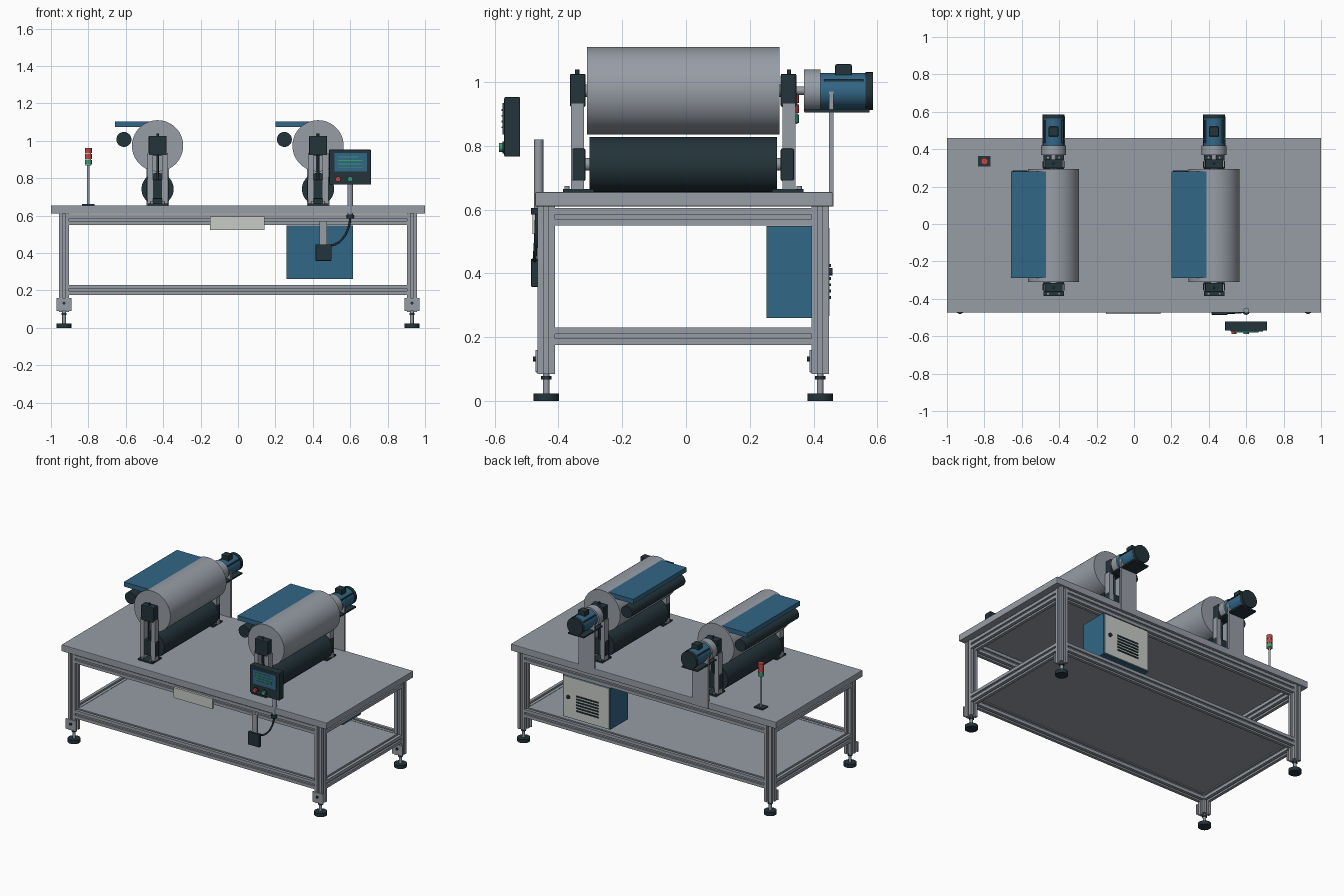
import bpy, bmesh, math
from mathutils import Matrix, Vector

if "Cube" in bpy.data.objects:
    bpy.data.objects.remove(bpy.data.objects["Cube"])


def material(name, rgb):
    m = bpy.data.materials.new(name)
    m.diffuse_color = (*rgb, 1)
    m.use_nodes = True
    m.node_tree.nodes["Principled BSDF"].inputs["Base Color"].default_value = m.diffuse_color
    return m


STEEL = material("steel_grey", (0.31, 0.34, 0.38))
DARK = material("dark_slate", (0.017, 0.034, 0.042))
BLUE = material("machine_blue", (0.032, 0.135, 0.24))
LIGHT = material("pale_grey", (0.57, 0.60, 0.57))
RED = material("signal_red", (0.56, 0.06, 0.06))
GREEN = material("signal_green", (0.045, 0.33, 0.16))


def finish(name, bm, mat):
    bmesh.ops.recalc_face_normals(bm, faces=bm.faces[:])
    me = bpy.data.meshes.new(name)
    bm.to_mesh(me)
    bm.free()
    me.materials.append(mat)
    ob = bpy.data.objects.new(name, me)
    bpy.context.collection.objects.link(ob)
    return ob


def box(name, x, y, z, mat, bevel=0):
    """Box from three (low, high) ranges."""
    bm = bmesh.new()
    bmesh.ops.create_cube(bm, size=1)
    for v in bm.verts:
        v.co = Vector([(r[0] + r[1]) / 2 + c * (r[1] - r[0]) for r, c in zip((x, y, z), v.co)])
    if bevel:
        bmesh.ops.bevel(bm, geom=bm.edges[:], offset=bevel, segments=2, profile=0.5, affect='EDGES')
    return finish(name, bm, mat)


def cyl(name, axis, span, a, b, r, mat, seg=32):
    """Cylinder along an axis; a and b are the other two coordinates in xyz order."""
    bm = bmesh.new()
    bmesh.ops.create_cone(bm, cap_ends=True, segments=seg, radius1=r, radius2=r, depth=span[1] - span[0])
    mid = (span[0] + span[1]) / 2
    rot = {'x': Matrix.Rotation(math.pi / 2, 4, 'Y'), 'y': Matrix.Rotation(math.pi / 2, 4, 'X'),
           'z': Matrix.Identity(4)}[axis]
    pos = {'x': (mid, a, b), 'y': (a, mid, b), 'z': (a, b, mid)}[axis]
    bm.transform(Matrix.Translation(pos) @ rot)
    for f in bm.faces:
        f.smooth = len(f.verts) == 4
    return finish(name, bm, mat)


def slotted_bar(name, axis, span, a, b, h=0.0275, s=0.007, d=0.012):
    """Square aluminium bar with a slot along each side."""
    side = [(h, -h), (h, -s), (h - d, -s), (h - d, s), (h, s)]
    outline = []
    for i in range(4):
        for p, q in side:
            for _ in range(i):
                p, q = -q, p
            outline.append((p, q))
    place = {'x': lambda p, q, t: (t, a + p, b + q),
             'y': lambda p, q, t: (a + p, t, b + q),
             'z': lambda p, q, t: (a + p, b + q, t)}[axis]
    bm = bmesh.new()
    lo, hi = ([bm.verts.new(place(p, q, t)) for p, q in outline] for t in span)
    bm.faces.new(lo)
    bm.faces.new(hi)
    n = len(outline)
    for i in range(n):
        j = (i + 1) % n
        bm.faces.new((lo[i], lo[j], hi[j], hi[i]))
    return finish(name, bm, STEEL)


# Table top and lower shelf
box("table_top", (-1, 1), (-0.473, 0.46), (0.61, 0.655), STEEL, 0.003)
box("lower_shelf", (-0.92, 0.92), (-0.43, 0.412), (0.216, 0.228), STEEL)

# Frame: legs, levelling feet, foot brackets and rails
Y_FRONT, Y_BACK, X_LEG = -0.438, 0.421, 0.93
for y in (Y_FRONT, Y_BACK):
    for x in (-X_LEG, X_LEG):
        slotted_bar("leg", 'z', (0.085, 0.61), x, y)
        cyl("foot_stem", 'z', (0.02, 0.09), x, y, 0.010, STEEL, 16)
        cyl("foot_nut", 'z', (0.068, 0.078), x, y, 0.016, DARK, 6)
        cyl("foot_pad", 'z', (0, 0.024), x, y, 0.04, DARK, 24)
        box("foot_bracket", (x - 0.04, x + 0.04), (y - 0.034, y - 0.026), (0.09, 0.16), STEEL, 0.002)
        cyl("bracket_bolt", 'y', (y - 0.042, y - 0.032), x, 0.132, 0.008, DARK, 12)
    for z in (0.2025, 0.5775):
        slotted_bar("long_rail", 'x', (-0.905, 0.905), y, z)
for x in (-X_LEG, X_LEG):
    for z in (0.2025, 0.5775):
        slotted_bar("short_rail", 'y', (Y_FRONT + 0.026, Y_BACK - 0.026), x, z)


def roller_station(x):
    # Rollers and guide plate
    cyl("main_roller", 'y', (-0.31, 0.293), x, 0.973, 0.137, STEEL, 64)
    cyl("lower_roller", 'y', (-0.302, 0.285), x, 0.742, 0.086, DARK, 48)
    cyl("idle_roller", 'y', (-0.29, 0.285), x - 0.18, 1.007, 0.04, DARK, 32)
    box("guide_plate", (x - 0.228, x - 0.03), (-0.29, 0.282), (1.073, 1.104), BLUE)
    for z, r in ((0.973, 0.02), (0.742, 0.02)):
        cyl("roller_shaft", 'y', (-0.34, 0.33), x, z, r, STEEL, 20)
    # Bearing stands, mirrored front and back
    for s, mid in ((-1, -0.008), (1, -0.01)):
        def span(p, q):
            return tuple(sorted((mid + s * p, mid + s * q)))
        box("stand_base", (x - 0.055, x + 0.055), span(0.28, 0.378), (0.655, 0.665), DARK)
        for dx in (-0.04, 0.04):
            box("stand_post", (x + dx - 0.015, x + dx + 0.015), span(0.312, 0.353), (0.66, 0.935), STEEL)
            cyl("base_bolt", 'z', (0.662, 0.674), x + dx * 0.75, mid + s * 0.365, 0.008, STEEL, 12)
        box("upper_bearing", (x - 0.048, x + 0.048), span(0.307, 0.356), (0.922, 1.026), DARK, 0.005)
        box("lower_bearing", (x - 0.058, x + 0.058), span(0.307, 0.349), (0.69, 0.792), DARK, 0.005)
        cyl("adjuster_screw", 'z', (0.79, 1.04), x, mid + s * 0.333, 0.007, DARK, 12)
    # Drive motor
    cyl("drive_shaft", 'y', (0.33, 0.375), x, 0.973, 0.013, STEEL, 20)
    cyl("gearbox", 'y', (0.37, 0.421), x, 0.974, 0.066, STEEL, 40)
    cyl("motor_body", 'y', (0.42, 0.568), x, 0.972, 0.056, BLUE, 40)
    cyl("motor_fan_cover", 'y', (0.563, 0.586), x, 0.972, 0.059, DARK, 40)
    box("motor_rib", (x - 0.052, x + 0.052), (0.432, 0.556), (1.002, 1.008), DARK)
    box("motor_foot", (x - 0.06, x + 0.06), (0.372, 0.575), (0.905, 0.915), DARK)
    box("terminal_box", (x - 0.026, x + 0.026), (0.468, 0.52), (1.01, 1.056), DARK, 0.004)
    box("motor_support", (x - 0.06, x + 0.06), (0.449, 0.462), (0.61, 0.97), STEEL)


for x in (-0.43, 0.428):
    roller_station(x)

# Signal tower
box("tower_base", (-0.833, -0.767), (0.307, 0.363), (0.655, 0.663), DARK)
cyl("tower_pole", 'z', (0.66, 0.872), -0.8, 0.335, 0.007, STEEL, 16)
cyl("tower_core", 'z', (0.868, 0.955), -0.8, 0.335, 0.015, LIGHT, 20)
for z, mat in ((0.872, GREEN), (0.903, RED), (0.934, RED)):
    cyl("tower_lamp", 'z', (z, z + 0.026), -0.8, 0.335, 0.019, mat, 20)

# Control panel with screen, readout lines and buttons
box("control_panel", (0.487, 0.711), (-0.57, -0.52), (0.766, 0.953), DARK, 0.004)
box("panel_screen", (0.515, 0.69), (-0.576, -0.569), (0.836, 0.934), BLUE)
for i, w in enumerate((0.13, 0.12, 0.13, 0.11)):
    z = 0.856 + i * 0.018
    box("readout_line", (0.535, 0.535 + w), (-0.579, -0.575), (z, z + 0.005), GREEN)
for bx, mat in ((0.535, RED), (0.6, GREEN)):
    cyl("button_collar", 'y', (-0.575, -0.568), bx, 0.795, 0.019, DARK, 20)
    cyl("button", 'y', (-0.587, -0.57), bx, 0.795, 0.014, mat, 20)

# Panel post and cable to the junction box
cyl("panel_post", 'z', (0.59, 0.82), 0.6, -0.462, 0.0145, STEEL, 20)
cyl("post_clamp", 'z', (0.585, 0.605), 0.6, -0.466, 0.02, DARK, 16)
box("junction_arm", (0.436, 0.476), (-0.474, -0.464), (0.44, 0.57), STEEL)
box("junction_box", (0.415, 0.5), (-0.486, -0.464), (0.358, 0.446), DARK, 0.003)
curve = bpy.data.curves.new("cable", 'CURVE')
curve.dimensions = '3D'
curve.bevel_depth = 0.006
curve.bevel_resolution = 2
curve.resolution_u = 8
sp = curve.splines.new('BEZIER')
sp.bezier_points.add(1)
ends = (((0.6, -0.468, 0.59), (0, 0, 0.06)), ((0.495, -0.475, 0.44), (-0.06, 0, -0.02)))
for p, (co, d) in zip(sp.bezier_points, ends):
    p.co = co
    p.handle_left = Vector(co) + Vector(d)
    p.handle_right = Vector(co) - Vector(d)
# Cable leaves the box sideways and climbs to the post
sp.bezier_points[1].handle_left = (0.56, -0.475, 0.445)
curve.materials.append(DARK)
bpy.context.collection.objects.link(bpy.data.objects.new("cable", curve))

# Blank plate on the front rail
box("front_plate", (-0.15, 0.143), (-0.481, -0.464), (0.524, 0.594), LIGHT)

# Electrical cabinet with vented door
box("cabinet", (0.26, 0.615), (0.252, 0.444), (0.261, 0.548), BLUE)
box("cabinet_door", (0.266, 0.609), (0.443, 0.45), (0.267, 0.542), LIGHT)
for i in range(6):
    z = 0.32 + i * 0.02
    box("vent_slot", (0.345, 0.51), (0.449, 0.455), (z, z + 0.009), DARK)
cyl("door_lock", 'y', (0.449, 0.46), 0.57, 0.405, 0.012, DARK, 16)
